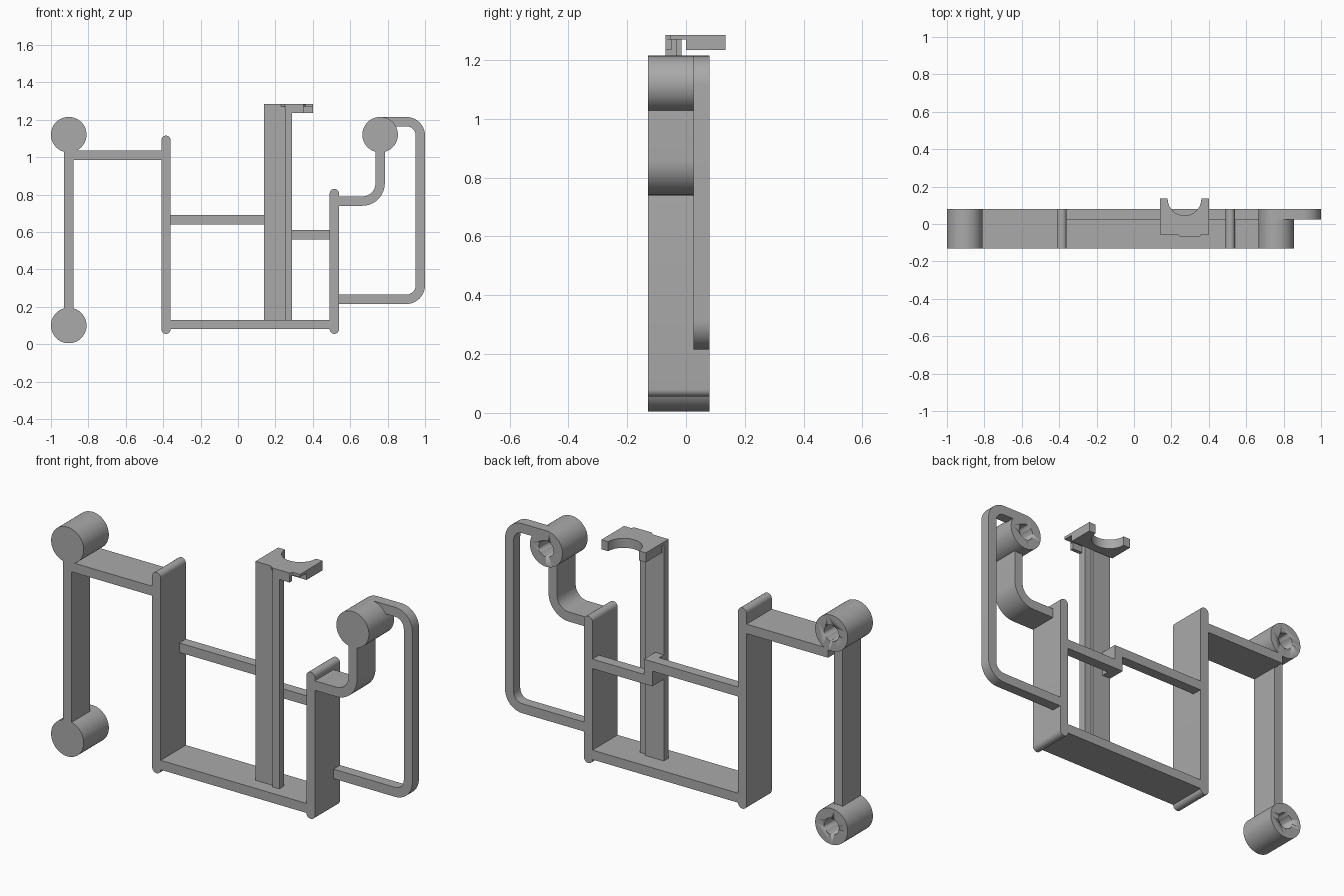
import bpy, bmesh, math
from mathutils import Vector

if "Cube" in bpy.data.objects:
    bpy.data.objects.remove(bpy.data.objects["Cube"])

grey = bpy.data.materials.new("plain grey")
grey.diffuse_color = (0.40, 0.40, 0.40, 1)
grey.use_nodes = True
grey.node_tree.nodes["Principled BSDF"].inputs["Base Color"].default_value = grey.diffuse_color
FRONT, MID, BACK = -0.13, 0.025, 0.08   # depth planes shared by most parts


def prism(name, pts, lo, hi, axis="y", smooth=True):
    """Extrude a 2D outline along y (points are x, z) or z (points are x, y)."""
    bm = bmesh.new()
    put = (lambda p: (p[0], lo, p[1])) if axis == "y" else (lambda p: (p[0], p[1], lo))
    face = bm.faces.new([bm.verts.new(put(p)) for p in pts])
    ext = bmesh.ops.extrude_face_region(bm, geom=[face])
    d = Vector((0, hi - lo, 0) if axis == "y" else (0, 0, hi - lo))
    bmesh.ops.translate(bm, vec=d, verts=[v for v in ext["geom"] if isinstance(v, bmesh.types.BMVert)])
    bmesh.ops.recalc_face_normals(bm, faces=bm.faces)
    me = bpy.data.meshes.new(name)
    bm.to_mesh(me)
    bm.free()
    me.materials.append(grey)
    ob = bpy.data.objects.new(name, me)
    bpy.context.collection.objects.link(ob)
    if smooth:
        bpy.ops.object.select_all(action="DESELECT")
        ob.select_set(True)
        bpy.context.view_layer.objects.active = ob
        bpy.ops.object.shade_smooth_by_angle(angle=math.radians(30))
    return ob


def box(name, x0, x1, y0, y1, z0, z1):
    return prism(name, [(x0, z0), (x1, z0), (x1, z1), (x0, z1)], y0, y1, smooth=False)


def arc(cx, cz, r, a0, a1, n=12):
    return [(cx + r * math.cos(math.radians(a0 + (a1 - a0) * i / n)),
             cz + r * math.sin(math.radians(a0 + (a1 - a0) * i / n))) for i in range(n + 1)]


def boss(name, x, z):
    """Cylinder with a blind hole in its back end."""
    ob = prism(name, arc(x, z, 0.095, 0, 360, 64)[:-1], FRONT, BACK)
    cut = prism(name + "_hole_cutter", arc(x, z, 0.043, 0, 360, 40)[:-1], FRONT + 0.04, BACK + 0.05)
    cut.hide_render = True
    cut.hide_set(True)
    mod = ob.modifiers.new("hole", "BOOLEAN")
    mod.object, mod.operation, mod.solver = cut, "DIFFERENCE", "EXACT"
    bpy.context.view_layer.objects.active = ob
    bpy.ops.object.modifier_apply(modifier=mod.name)
    bpy.data.objects.remove(cut)


def post(name, x, z0, z1, r=0.025):
    """Wide upright panel with rounded top and bottom edges."""
    prism(name, arc(x, z1 - r, r, 0, 180) + arc(x, z0 + r, r, 180, 360), FRONT, BACK)


# three bosses
boss("upper_left_boss", -0.905, 1.12)
boss("lower_left_boss", -0.905, 0.10)
boss("right_boss", 0.76, 1.12)

# uprights and the plates joining them
post("left_post", -0.385, 0.055, 1.115)
post("right_post", 0.515, 0.055, 0.83)
box("base_plate", -0.365, 0.495, FRONT, BACK, 0.08, 0.13)
box("left_arm", -0.885, -0.405, FRONT, BACK, 0.985, 1.035)
box("left_strut", -0.93, -0.88, FRONT, MID, 0.18, 1.04)

# curved arm from the right post to its boss
prism("right_arm", [(0.53, 0.74)] + arc(0.665, 0.86, 0.12, 270, 360) + [(0.785, 1.04), (0.735, 1.04)]
      + arc(0.665, 0.86, 0.07, 360, 270) + [(0.53, 0.79)], FRONT, MID)

# thin rounded loop on the right
prism("side_loop", [(0.53, 0.215)] + arc(0.90, 0.315, 0.10, 270, 360) + arc(0.90, 1.115, 0.10, 0, 90)
      + [(0.76, 1.215), (0.76, 1.165)] + arc(0.90, 1.115, 0.05, 90, 0)
      + arc(0.90, 0.315, 0.05, 360, 270) + [(0.53, 0.265)], MID, BACK)

# stepped crossbar, tied forward to the column
box("left_crossbar", -0.365, 0.14, MID, BACK, 0.64, 0.69)
box("right_crossbar", 0.19, 0.495, MID, BACK, 0.56, 0.61)
box("crossbar_step", 0.14, 0.19, -0.02, BACK, 0.56, 0.69)

# column: broad plate with a narrow rib set forward
box("column_plate", 0.14, 0.25, -0.055, -0.015, 0.125, 1.27)
box("column_rib", 0.25, 0.29, -0.07, -0.03, 0.125, 1.27)

# cradle head: thin top with a round notch, a thicker rear and a front lip
notch = arc(0.27, 0.135, 0.09, 360, 180, 20)
tail = [(0.40, 0.135)] + notch + [(0.14, 0.135)]
prism("head_top", [(0.14, -0.055), (0.23, -0.055), (0.25, -0.07), (0.35, -0.07), (0.36, -0.055),
                   (0.40, -0.055)] + tail, 1.27, 1.285, "z")
prism("head_rear", [(0.14, 0.0), (0.40, 0.0)] + tail, 1.235, 1.27, "z")
box("head_lip", 0.25, 0.35, -0.07, -0.05, 1.235, 1.27)
